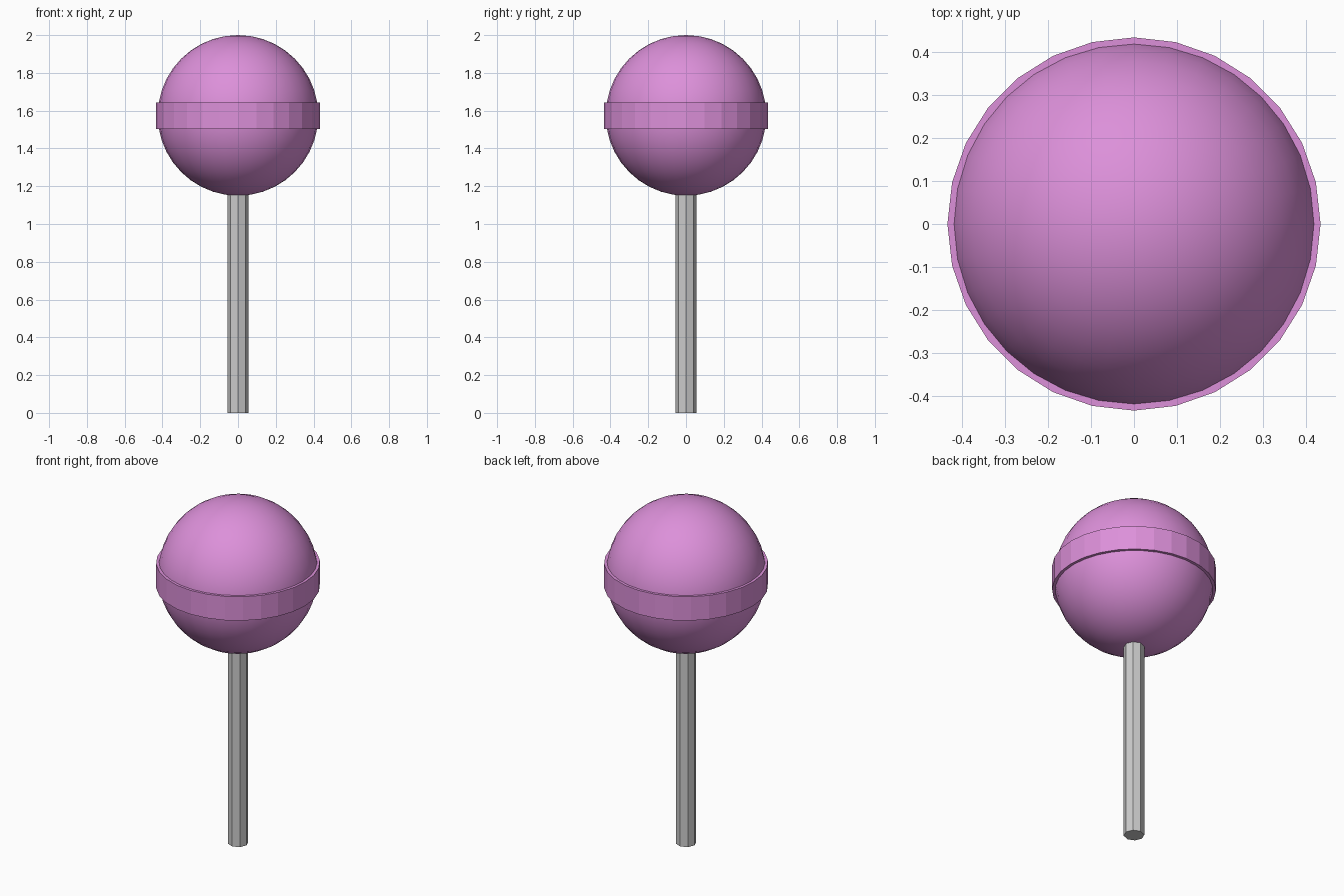
import bpy

if "Cube" in bpy.data.objects:
    bpy.data.objects.remove(bpy.data.objects["Cube"])

# Candy colour
pink = bpy.data.materials.new("candy_pink")
pink.diffuse_color = (0.72, 0.28, 0.70, 1)
pink.use_nodes = True
pink.node_tree.nodes["Principled BSDF"].inputs["Base Color"].default_value = pink.diffuse_color


def cylinder(name, sides, radius, z0, z1):
    bpy.ops.mesh.primitive_cylinder_add(
        vertices=sides, radius=radius, depth=z1 - z0, location=(0, 0, (z0 + z1) / 2))
    obj = bpy.context.object
    obj.name = name
    return obj


# Stick, flat eight-sided, running slightly into the candy
cylinder("stick", 8, 0.055, 0.0, 1.2)

# Smooth candy ball
bpy.ops.mesh.primitive_uv_sphere_add(
    segments=32, ring_count=20, radius=0.425, location=(0, 0, 1.575))
ball = bpy.context.object
ball.name = "candy_ball"
bpy.ops.object.shade_smooth()
ball.data.materials.append(pink)

# Faceted band round the middle
band = cylinder("candy_band", 28, 0.435, 1.503, 1.643)
band.data.materials.append(pink)
